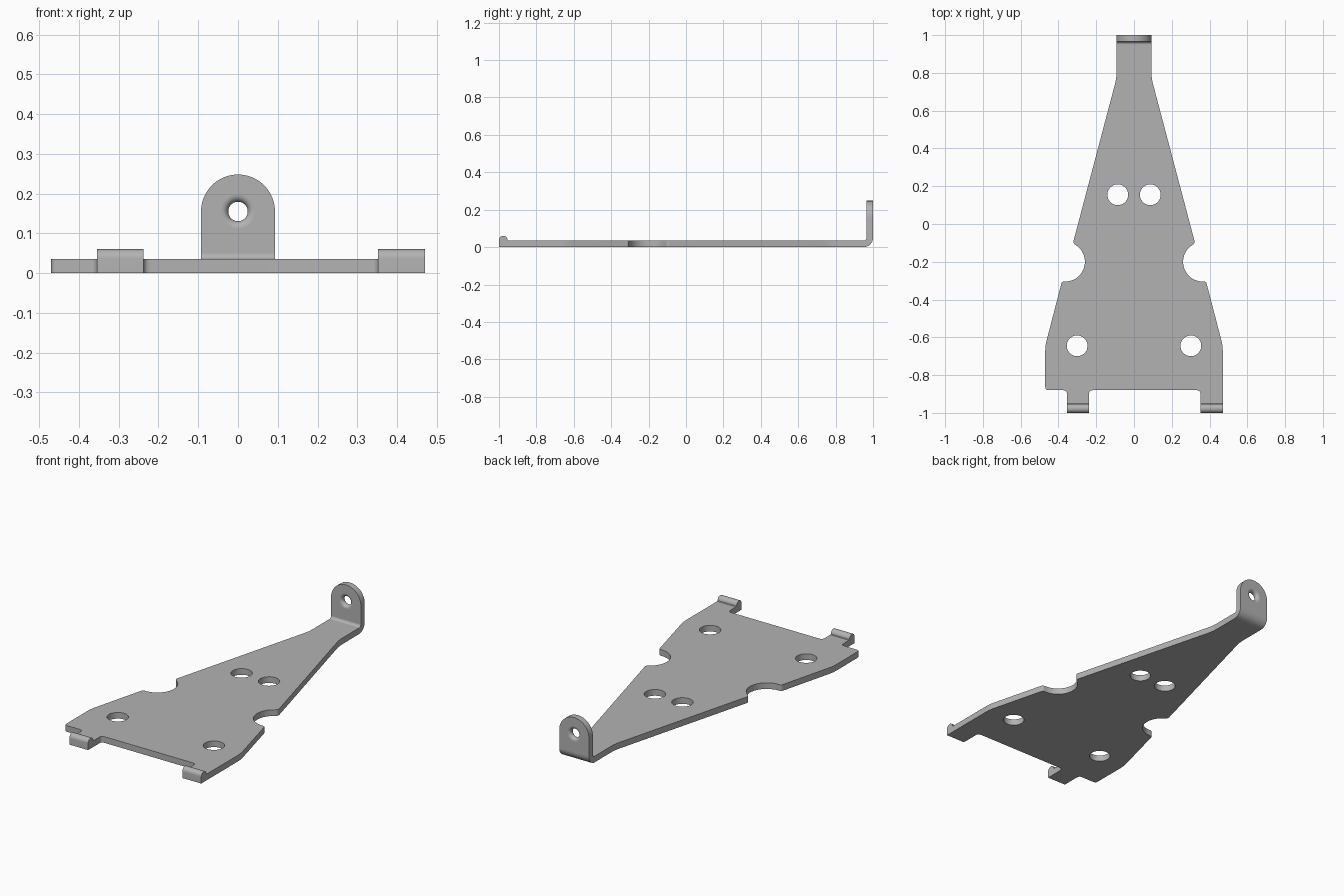
import bpy, bmesh
from math import sin, cos, pi, radians
from mathutils import Vector

if "Cube" in bpy.data.objects:
    bpy.data.objects.remove(bpy.data.objects["Cube"])

STEEL = (0.45, 0.45, 0.45, 1)
steel = bpy.data.materials.new("grey steel")
steel.use_nodes = True
steel.diffuse_color = STEEL
steel.node_tree.nodes["Principled BSDF"].inputs["Base Color"].default_value = STEEL

T = 0.035            # sheet thickness
ARM = 0.093          # half width of the arm
BEND_Y = BEND_Z = 0.95, 0.05
BEND_Y, BEND_Z = 0.95, 0.05   # centre of the bend
EYE_Z = 0.155        # height of the eye
EYE_R = 0.042        # outer rim of the eye


def arc(cx, cy, r, a0, a1, n):
    """Points on an arc, angles in degrees."""
    angles = [radians(a0 + (a1 - a0) * i / n) for i in range(n + 1)]
    return [(cx + r * cos(a), cy + r * sin(a)) for a in angles]


def circle(cx, cy, r, n=48):
    return arc(cx, cy, r, 0, 360, n)[:-1]


def rounded(points, n=6):
    """Soften corners given as (x, y, cut length)."""
    out = []
    for i, p in enumerate(points):
        c = Vector(p[:2])
        if len(p) < 3:
            out.append(tuple(c))
            continue
        a = c + (Vector(points[i - 1][:2]) - c).normalized() * p[2]
        b = c + (Vector(points[(i + 1) % len(points)][:2]) - c).normalized() * p[2]
        for k in range(n + 1):
            t = k / n
            out.append(tuple(a * (1 - t) ** 2 + c * 2 * t * (1 - t) + b * t * t))
    return out


def finish(name, bm, drop=None):
    """Clean the mesh, drop hidden joint faces, shade and colour it."""
    bmesh.ops.remove_doubles(bm, verts=bm.verts, dist=0.0001)
    bmesh.ops.recalc_face_normals(bm, faces=bm.faces)
    if drop:
        hidden = [f for f in bm.faces if drop(f.calc_center_median(), f.normal)]
        bmesh.ops.delete(bm, geom=hidden, context='FACES')
    mesh = bpy.data.meshes.new(name)
    bm.to_mesh(mesh)
    bm.free()
    mesh.materials.append(steel)
    obj = bpy.data.objects.new(name, mesh)
    bpy.context.collection.objects.link(obj)
    bpy.ops.object.select_all(action='DESELECT')
    obj.select_set(True)
    bpy.context.view_layer.objects.active = obj
    bpy.ops.object.shade_smooth_by_angle(angle=radians(30))
    return obj


def sheet(name, loops, place, drop=None):
    """Flat sheet with holes; place maps (x, y, depth) into the model."""
    curve = bpy.data.curves.new(name, 'CURVE')
    curve.dimensions = '2D'
    curve.fill_mode = 'BOTH'
    curve.extrude = T / 2
    for loop in loops:
        spline = curve.splines.new('POLY')
        spline.points.add(len(loop) - 1)
        for point, (x, y) in zip(spline.points, loop):
            point.co = (x, y, 0, 1)
        spline.use_cyclic_u = True
    temp = bpy.data.objects.new(name + "_outline", curve)
    bpy.context.collection.objects.link(temp)
    graph = bpy.context.evaluated_depsgraph_get()
    mesh = bpy.data.meshes.new_from_object(temp.evaluated_get(graph))
    bpy.data.objects.remove(temp)
    bpy.data.curves.remove(curve)
    bm = bmesh.new()
    bm.from_mesh(mesh)
    bpy.data.meshes.remove(mesh)
    for v in bm.verts:
        v.co = place(*v.co)
    return finish(name, bm, drop)


def strip(name, profile, x0, x1, drop=None):
    """Extrude a (y, z) profile across x."""
    bm = bmesh.new()
    face = bm.faces.new([bm.verts.new((x0, y, z)) for y, z in profile])
    new = bmesh.ops.extrude_face_region(bm, geom=[face], use_keep_orig=True)["geom"]
    moved = [g for g in new if isinstance(g, bmesh.types.BMVert)]
    bmesh.ops.translate(bm, verts=moved, vec=(x1 - x0, 0, 0))
    return finish(name, bm, drop)


# Base plate: tapered outline with side notches, two tabs and four holes
side = [(ARM, BEND_Y), (ARM, 0.77, 0.03), (0.323, -0.1, 0.014)]
side += arc(0.365, -0.2, 0.105, 122, 268, 24)
side += [(0.382, -0.305, 0.012), (0.47, -0.645, 0.03)]
TABS = {"right": (-0.355, -0.238), "left": (0.352, 0.47)}
LIP_Y, EDGE_Y = -0.95, -0.88
l0, l1 = TABS["left"]
r0, r1 = TABS["right"]
front = [(l1, LIP_Y), (l0, LIP_Y), (l0, EDGE_Y, 0.02), (r1, EDGE_Y, 0.02),
         (r1, LIP_Y), (r0, LIP_Y), (r0, EDGE_Y, 0.02), (-0.47, EDGE_Y, 0.018)]
mirrored = [(-p[0], *p[1:]) for p in reversed(side)]
holes = [circle(s * x, y, 0.055) for s in (-1, 1) for x, y in ((0.086, 0.155), (0.301, -0.645))]
sheet("base_plate", [rounded(side + front + mirrored)] + holes,
      lambda x, y, d: (x, y, d + T / 2),
      lambda c, n: c.y > BEND_Y - 0.001 and n.y > 0.9 or c.y < LIP_Y + 0.001 and n.y < -0.9)

# Rolled lips at the ends of the tabs
lip = [(LIP_Y, 0), (-1, 0)] + arc(-0.977, 0.037, 0.023, 180, 25, 14)
lip += [(-0.954, 0.038), (LIP_Y, T)]
for label, (x0, x1) in TABS.items():
    strip("rolled_lip_" + label, lip, x0, x1,
          lambda c, n: c.y > LIP_Y - 0.001 and n.y > 0.9)

# Bend joining the arm to the upright lug
bend = arc(BEND_Y, BEND_Z, BEND_Z, -90, 0, 12) + arc(BEND_Y, BEND_Z, BEND_Z - T, 0, -90, 12)
strip("arm_bend", bend, -ARM, ARM,
      lambda c, n: n.z > 0.99 and c.z > BEND_Z - 0.001 or n.y < -0.99 and c.y < BEND_Y + 0.001)

# Upright lug with a round top
outline = [(-ARM, BEND_Z), (ARM, BEND_Z)] + arc(0, EYE_Z, ARM, 0, 180, 40)
sheet("upright_lug", [outline, circle(0, EYE_Z, EYE_R)],
      lambda x, z, d: (x, 1 - T / 2 + d, z),
      lambda c, n: n.z < -0.99 and c.z < BEND_Z + 0.001
      or abs(n.y) < 0.1 and Vector((c.x, c.z - EYE_Z)).length < EYE_R + 0.001)

# Rounded eye lining the lug hole
bm = bmesh.new()
rings = [[bm.verts.new((x, 1 - T / 2 + y, z)) for x, z in circle(0, EYE_Z, r)]
         for r, y in arc(EYE_R, 0, T / 2, 90, 270, 12)]
for a, b in zip(rings, rings[1:]):
    for i in range(len(a)):
        bm.faces.new((a[i - 1], a[i], b[i], b[i - 1]))
eye = finish("lug_eye", bm)
# Face the lining towards the hole axis
first = eye.data.polygons[len(eye.data.polygons) // 2]
if first.normal.x * first.center.x + first.normal.z * (first.center.z - EYE_Z) > 0:
    eye.data.flip_normals()
